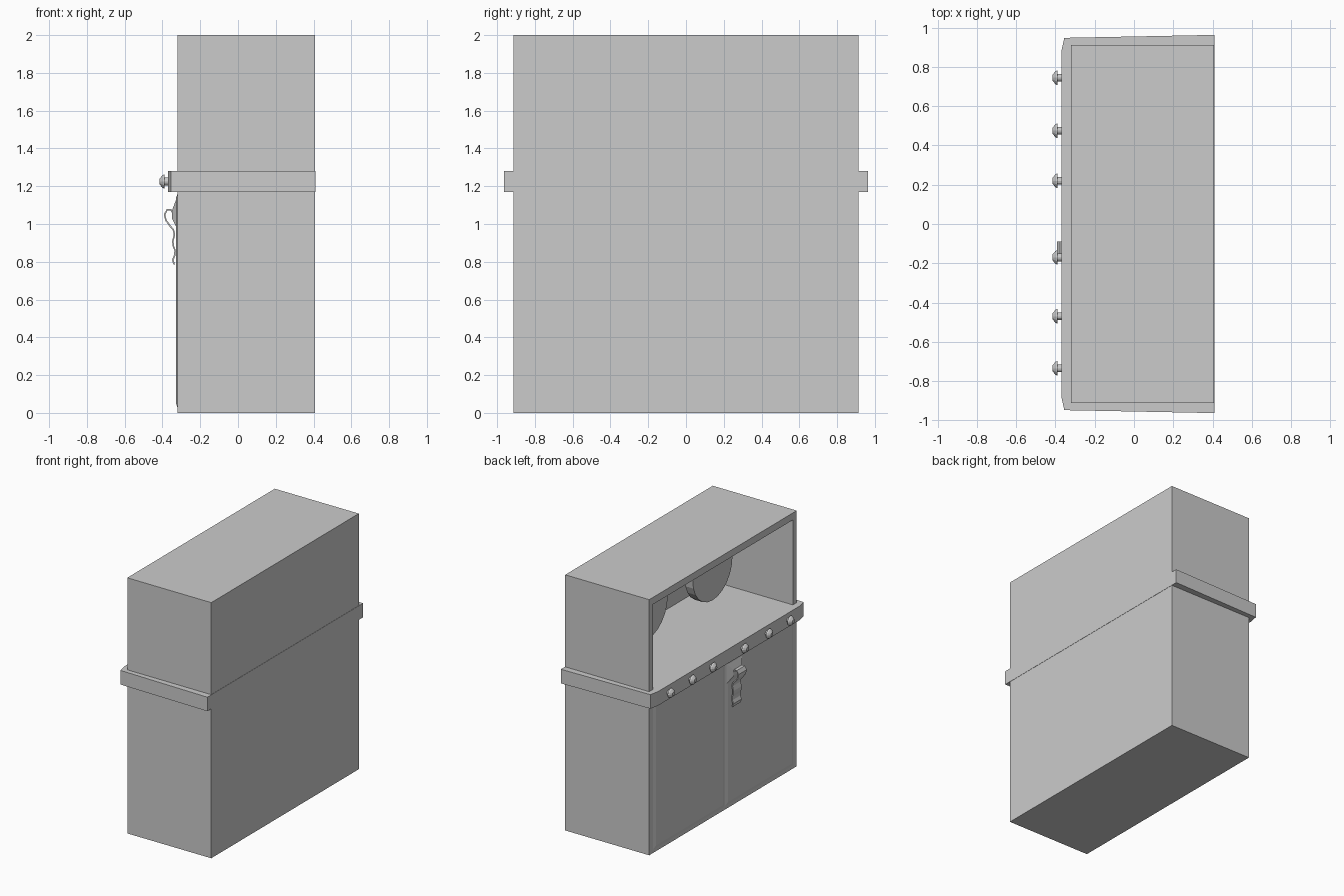
import bpy, bmesh, math
from mathutils import Matrix, Vector

if "Cube" in bpy.data.objects:
    bpy.data.objects.remove(bpy.data.objects["Cube"])


def finish(name, bm):
    bmesh.ops.recalc_face_normals(bm, faces=bm.faces)
    mesh = bpy.data.meshes.new(name)
    bm.to_mesh(mesh)
    bm.free()
    ob = bpy.data.objects.new(name, mesh)
    bpy.context.collection.objects.link(ob)
    return ob


def box(name, lo, hi):
    bm = bmesh.new()
    bmesh.ops.create_cube(bm, size=1)
    lo, hi = Vector(lo), Vector(hi)
    for v in bm.verts:
        v.co = Vector([lo[i] + (v.co[i] + 0.5) * (hi[i] - lo[i]) for i in range(3)])
    return finish(name, bm)


def prism(name, outline, offset):
    """Extrude a closed outline of 3D points along an offset."""
    bm = bmesh.new()
    face = bm.faces.new([bm.verts.new(p) for p in outline])
    new = bmesh.ops.extrude_face_region(bm, geom=[face])["geom"]
    bmesh.ops.translate(bm, vec=offset, verts=[g for g in new if isinstance(g, bmesh.types.BMVert)])
    # the starting face stays in place as the near cap
    if not face.is_valid:
        bmesh.ops.holes_fill(bm, edges=bm.edges)
    return finish(name, bm)


def frustum(name, base, top):
    """Join two four-point loops into a tapered block."""
    bm = bmesh.new()
    a = [bm.verts.new(p) for p in base]
    b = [bm.verts.new(p) for p in top]
    bm.faces.new(a)
    bm.faces.new(b)
    for i in range(4):
        j = (i + 1) % 4
        bm.faces.new((a[i], a[j], b[j], b[i]))
    return finish(name, bm)


def rect(x, y0, y1, z0, z1):
    return [(x, y0, z0), (x, y1, z0), (x, y1, z1), (x, y0, z1)]


def lathe_x(name, profile, y, z, sides):
    """Revolve (x, radius) pairs about an axis along x."""
    bm = bmesh.new()
    rings = [[bm.verts.new((x, y + r * math.cos(2 * math.pi * i / sides),
                            z + r * math.sin(2 * math.pi * i / sides)))
              for i in range(sides)] for x, r in profile]
    for a, b in zip(rings, rings[1:]):
        for i in range(sides):
            j = (i + 1) % sides
            bm.faces.new((a[i], a[j], b[j], b[i]))
    bm.faces.new(rings[0])
    bm.faces.new(rings[-1])
    return finish(name, bm)


# Cabinet with an open upper compartment
cabinet = box("cabinet", (-0.32, -0.912, 0), (0.407, 0.912, 2))
cutter = box("compartment_cutter", (-0.5, -0.865, 1.25), (0.37, 0.865, 1.945))
cutter.hide_render = True
mod = cabinet.modifiers.new("opening", "BOOLEAN")
mod.operation, mod.solver, mod.object = "DIFFERENCE", "EXACT", cutter
bpy.context.view_layer.objects.active = cabinet
bpy.ops.object.modifier_apply(modifier=mod.name)
bpy.data.objects.remove(cutter)

# Counter slab with clipped outer corners
half = [(0.409, 0.963), (-0.355, 0.948), (-0.37, 0.88)]
outline = half + [(x, -y) for x, y in reversed(half)]
prism("counter", [(x, y, 1.17) for x, y in outline], (0, 0, 0.11))

# Two shallow bevelled door panels
for name, y0, y1 in (("door_left", -0.02, 0.87), ("door_right", -0.87, -0.02)):
    frustum(name, rect(-0.318, y0, y1, 0.02, 1.165),
            rect(-0.328, y0 + 0.03, y1 - 0.03, 0.05, 1.14))

# Handle mount and wavy handle strap
frustum("handle_mount", rect(-0.32, -0.24, -0.03, 0.97, 1.15),
        rect(-0.35, -0.19, -0.09, 1.03, 1.07))
path = [(-0.342, 1.055), (-0.355, 1.075), (-0.375, 1.075), (-0.389, 1.05), (-0.382, 1.02),
        (-0.36, 0.99), (-0.343, 0.97), (-0.336, 0.945), (-0.345, 0.91), (-0.343, 0.885),
        (-0.333, 0.86), (-0.335, 0.835), (-0.345, 0.81), (-0.338, 0.785)]
bm = bmesh.new()
pts = [Vector((x, 0, z)) for x, z in path]
rings = []
for i, p in enumerate(pts):
    t = (pts[min(i + 1, len(pts) - 1)] - pts[max(i - 1, 0)]).normalized()
    n = Vector((t.z, 0, -t.x)) * 0.004
    rings.append([bm.verts.new(p + s * n + Vector((0, y, 0)))
                  for s, y in ((-1, -0.19), (1, -0.19), (1, -0.09), (-1, -0.09))])
for a, b in zip(rings, rings[1:]):
    for i in range(4):
        j = (i + 1) % 4
        bm.faces.new((a[i], a[j], b[j], b[i]))
bm.faces.new(rings[0])
bm.faces.new(rings[-1])
finish("door_handle", bm)

# Row of control knobs
for i, y in enumerate((-0.735, -0.47, -0.17, 0.22, 0.475, 0.745)):
    lathe_x(f"knob_{i + 1}", [(-0.36, 0.02), (-0.39, 0.02), (-0.389, 0.038),
                              (-0.4, 0.033), (-0.415, 0.015)], y, 1.225, 12)

# Discs hanging inside the compartment
for name, y in (("disc_left", 0.4), ("disc_right", -0.4)):
    lathe_x(name, [(0.05, 0.245), (0.12, 0.245)], y, 1.64, 24)
